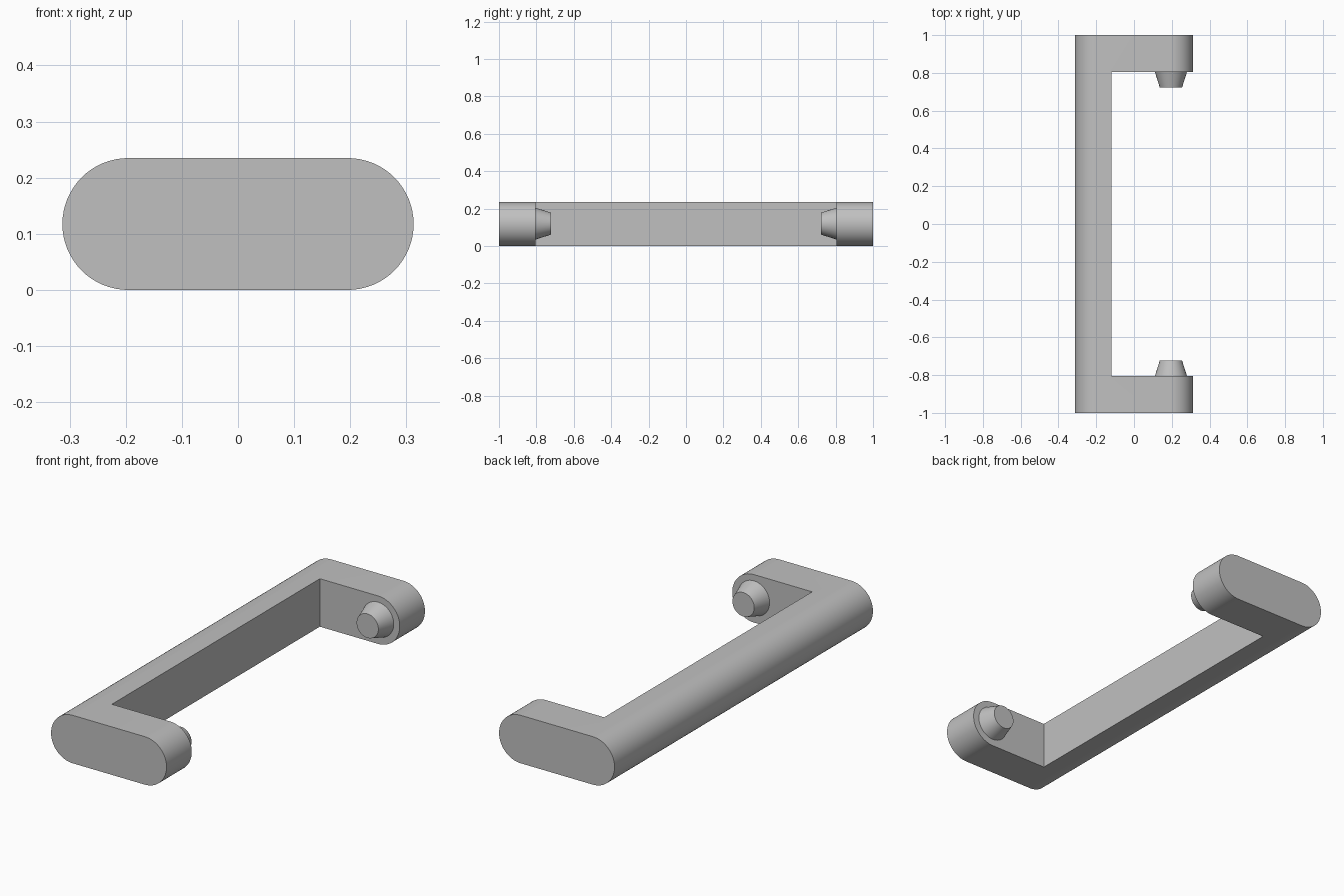
import bpy, bmesh
from math import pi, cos, sin, radians
from mathutils import Matrix

if "Cube" in bpy.data.objects:
    bpy.data.objects.remove(bpy.data.objects["Cube"], do_unlink=True)

RADIUS = 0.1175         # half the thickness
OFFSET = 0.1955         # centre of each rounded end
INNER_Y = 0.805         # inside face of the arms
INNER_X = -0.12         # inside face of the grip
SEGMENTS = 32

grey = bpy.data.materials.new("plain_grey")
grey.use_nodes = True
colour = (0.53, 0.53, 0.53, 1)
grey.diffuse_color = colour
grey.node_tree.nodes["Principled BSDF"].inputs["Base Color"].default_value = colour


def make_object(name, bm):
    bmesh.ops.recalc_face_normals(bm, faces=bm.faces)
    mesh = bpy.data.meshes.new(name)
    bm.to_mesh(mesh)
    bm.free()
    mesh.materials.append(grey)
    obj = bpy.data.objects.new(name, mesh)
    bpy.context.collection.objects.link(obj)
    return obj


def activate(obj):
    bpy.ops.object.select_all(action="DESELECT")
    obj.select_set(True)
    bpy.context.view_layer.objects.active = obj


def smooth(obj):
    activate(obj)
    bpy.ops.object.shade_smooth_by_angle(angle=radians(30))


# Handle: a rounded slot profile extruded along y
bm = bmesh.new()
profile = []
for side, start in ((1, -pi / 2), (-1, pi / 2)):
    for i in range(SEGMENTS + 1):
        a = start + pi * i / SEGMENTS
        profile.append(bm.verts.new((side * OFFSET + RADIUS * cos(a), -1,
                                     RADIUS + RADIUS * sin(a))))
face = bm.faces.new(profile)
extruded = bmesh.ops.extrude_face_region(bm, geom=[face])["geom"]
bmesh.ops.translate(bm, vec=(0, 2, 0),
                    verts=[v for v in extruded if isinstance(v, bmesh.types.BMVert)])
handle = make_object("handle", bm)

# Opening between the two arms
bm = bmesh.new()
bmesh.ops.create_cube(bm, size=1, matrix=Matrix.Translation((INNER_X + 0.5, 0, RADIUS))
                      @ Matrix.Diagonal((1, 2 * INNER_Y, 1, 1)))
cutter = make_object("opening_cutter", bm)
cutter.hide_render = True
cut = handle.modifiers.new("opening", "BOOLEAN")
cut.operation = "DIFFERENCE"
cut.solver = "EXACT"
cut.object = cutter
activate(handle)
bpy.ops.object.modifier_apply(modifier=cut.name)
bpy.data.objects.remove(cutter, do_unlink=True)
smooth(handle)

# Tapered pegs facing each other on the inside of the arms
PEG_HEIGHT = 0.082
for name, side in (("front_peg", -1), ("back_peg", 1)):
    bm = bmesh.new()
    place = (Matrix.Translation((OFFSET, side * (INNER_Y - PEG_HEIGHT / 2), RADIUS + 0.002))
             @ Matrix.Rotation(side * pi / 2, 4, "X"))
    bmesh.ops.create_cone(bm, cap_ends=True, segments=48, radius1=0.085,
                          radius2=0.059, depth=PEG_HEIGHT, matrix=place)
    smooth(make_object(name, bm))
